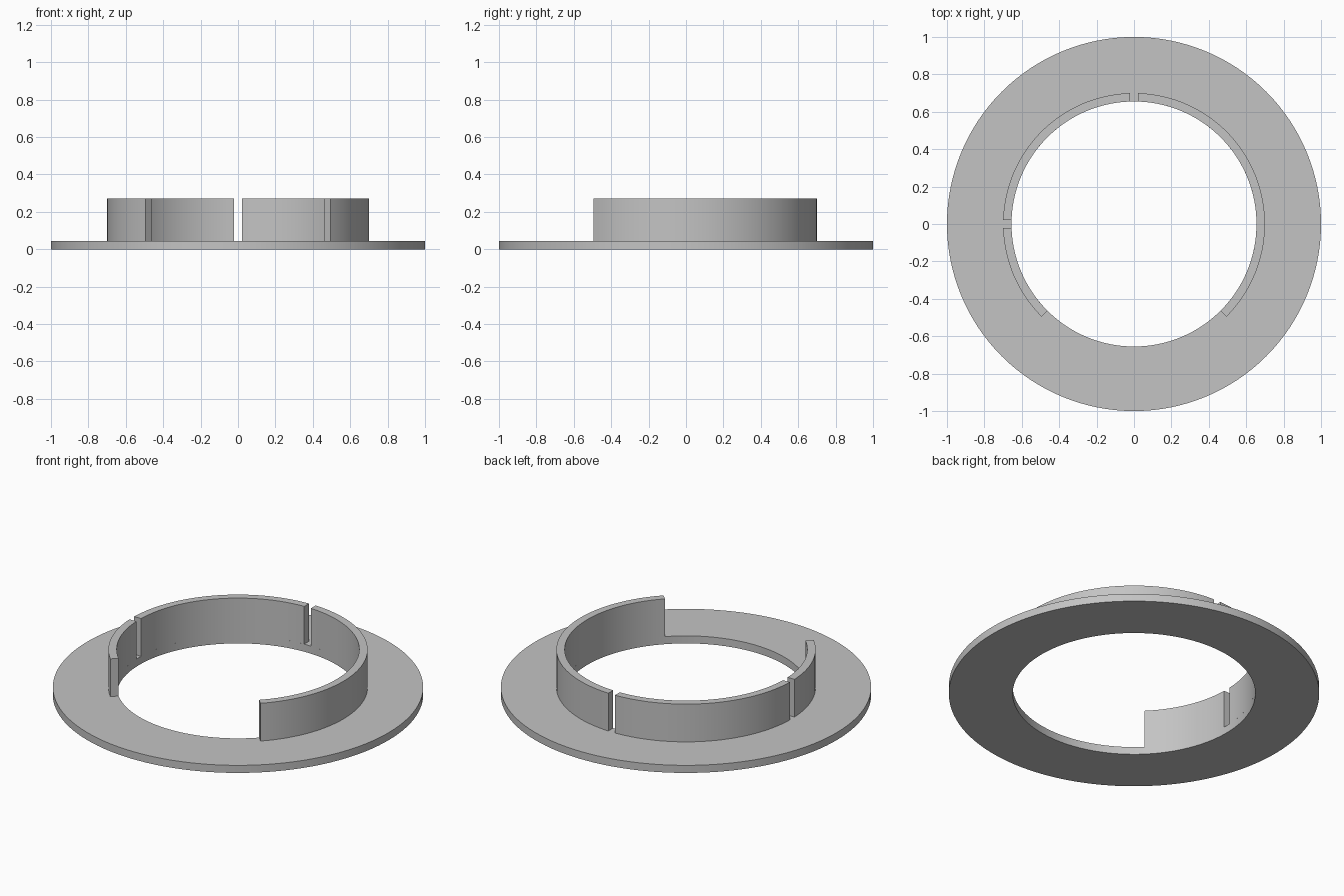
import bpy, bmesh
from math import asin, cos, sin, pi, radians

old = bpy.data.objects.get("Cube")
if old:
    bpy.data.objects.remove(old)

OUTER, COLLAR, BORE = 1.0, 0.7, 0.655
FLANGE_TOP, COLLAR_TOP = 0.045, 0.27
HALF_SLOT = 0.022

grey = bpy.data.materials.new("plain grey")
grey.use_nodes = True
colour = (0.55, 0.55, 0.55, 1)
grey.diffuse_color = colour
grey.node_tree.nodes["Principled BSDF"].inputs["Base Color"].default_value = colour


def ring_part(name, r_in, r_out, z0, z1, steps, start=0, end=360, cut_start=0, cut_end=0):
    """Sweep a rectangle round z; cuts trim the ends parallel to the radius."""
    bm = bmesh.new()
    closed = end - start == 360
    sections = []
    for i in range(steps if closed else steps + 1):
        section = []
        for r, z in ((r_in, z0), (r_out, z0), (r_out, z1), (r_in, z1)):
            a0 = radians(start) + asin(cut_start / r)
            a1 = radians(end) - asin(cut_end / r)
            a = a0 + (a1 - a0) * i / steps
            section.append(bm.verts.new((r * cos(a), r * sin(a), z)))
        sections.append(section)
    pairs = list(zip(sections, sections[1:]))
    if closed:
        pairs.append((sections[-1], sections[0]))
    for a, b in pairs:
        for k in range(4):
            n = (k + 1) % 4
            bm.faces.new((a[k], a[n], b[n], b[k]))
    if not closed:
        bm.faces.new(sections[0])
        bm.faces.new(sections[-1])
    bmesh.ops.recalc_face_normals(bm, faces=bm.faces)
    mesh = bpy.data.meshes.new(name)
    bm.to_mesh(mesh)
    bm.free()
    mesh.materials.append(grey)
    obj = bpy.data.objects.new(name, mesh)
    bpy.context.collection.objects.link(obj)
    bpy.ops.object.select_all(action='DESELECT')
    obj.select_set(True)
    bpy.context.view_layer.objects.active = obj
    bpy.ops.object.shade_smooth_by_angle(angle=pi / 6)
    return obj


# Flat base ring
ring_part("flange", BORE, OUTER, 0, FLANGE_TOP, 128)

# Upright collar, open at the front, split by a back slot and a right slot
for name, start, end, c0, c1, steps in (
        ("collar_left", -45, 90, 0, HALF_SLOT, 48),
        ("collar_back_right", 90, 180, HALF_SLOT, HALF_SLOT, 32),
        ("collar_front_right", 180, 225, HALF_SLOT, 0, 16)):
    ring_part(name, BORE, COLLAR, FLANGE_TOP, COLLAR_TOP, steps, start, end, c0, c1)
